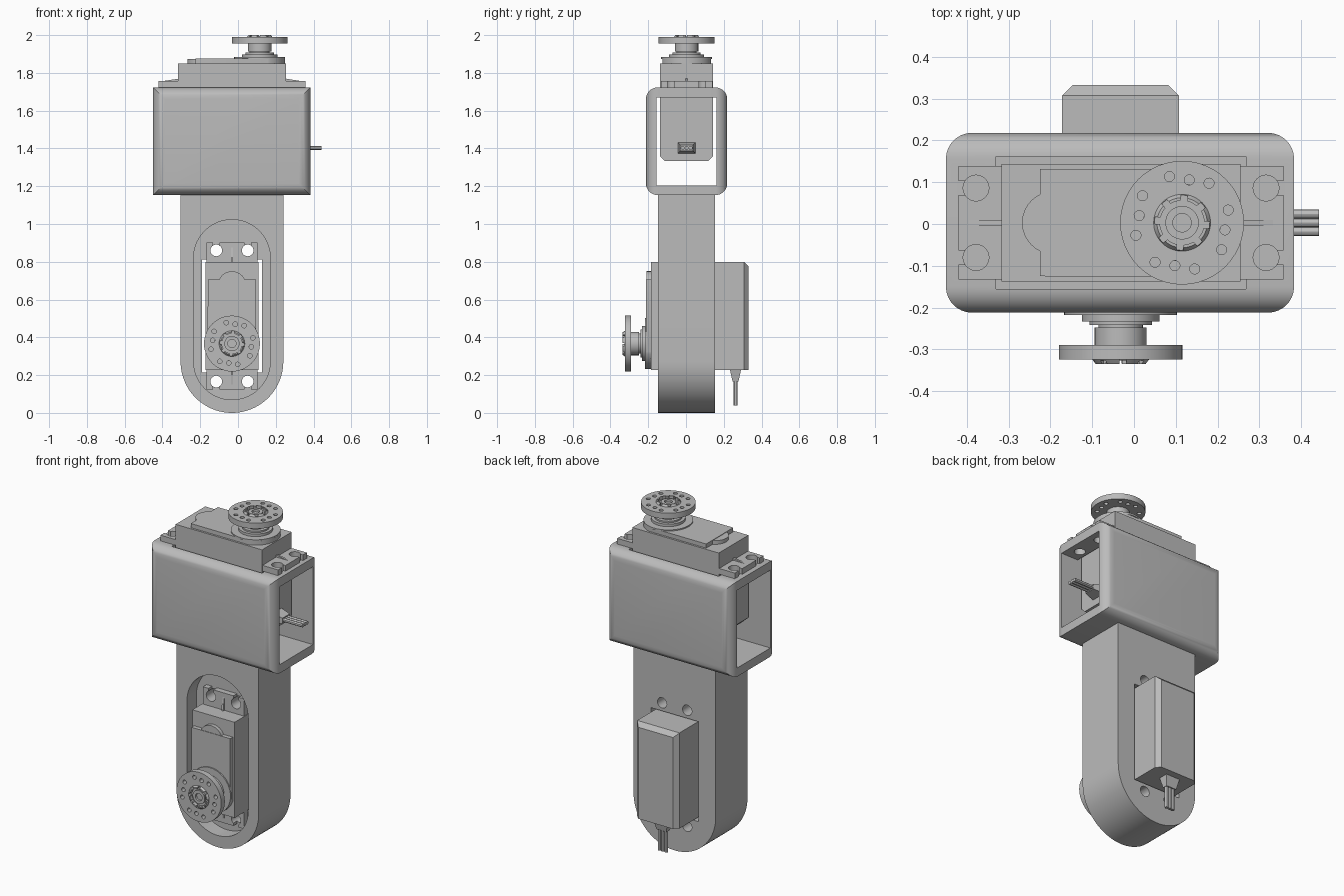
import bpy, bmesh
from math import sin, cos, pi, radians
from mathutils import Matrix, Vector

old = bpy.data.objects.get("Cube")
if old:
    bpy.data.objects.remove(old, do_unlink=True)

grey = bpy.data.materials.new("plain grey")
grey.use_nodes = True
COLOUR = (0.5, 0.5, 0.5, 1)
grey.diffuse_color = COLOUR
grey.node_tree.nodes["Principled BSDF"].inputs["Base Color"].default_value = COLOUR


def frame(a, b, c, origin=(0, 0, 0)):
    """Matrix whose local axes point along a, b and c."""
    return Matrix.Translation(origin) @ Matrix((a, b, c)).transposed().to_4x4()


TOP = Matrix.Identity(4)
FRONT = frame((1, 0, 0), (0, 0, 1), (0, -1, 0))
SIDE = frame((0, 1, 0), (0, 0, 1), (1, 0, 0))


def make(name, bm, matrix):
    bmesh.ops.recalc_face_normals(bm, faces=bm.faces)
    bm.transform(matrix)
    mesh = bpy.data.meshes.new(name)
    bm.to_mesh(mesh)
    bm.free()
    mesh.materials.append(grey)
    ob = bpy.data.objects.new(name, mesh)
    bpy.context.collection.objects.link(ob)
    return ob


def prism(name, outline, lo, hi, matrix=TOP):
    bm = bmesh.new()
    face = bm.faces.new([bm.verts.new((x, y, lo)) for x, y in outline])
    new = bmesh.ops.extrude_face_region(bm, geom=[face])["geom"]
    top = [v for v in new if isinstance(v, bmesh.types.BMVert)]
    bmesh.ops.translate(bm, verts=top, vec=(0, 0, hi - lo))
    return make(name, bm, matrix)


def arc(cx, cy, r, start, end, n):
    angles = [radians(start + (end - start) * i / n) for i in range(n + 1)]
    return [(cx + r * cos(a), cy + r * sin(a)) for a in angles]


def circle(cx, cy, r, n=24):
    return arc(cx, cy, r, 0, 360, n)[:-1]


def rect(x0, x1, y0, y1):
    return [(x0, y0), (x1, y0), (x1, y1), (x0, y1)]


def round_rect(x0, x1, y0, y1, r, n=8):
    return (arc(x1 - r, y1 - r, r, 0, 90, n) + arc(x0 + r, y1 - r, r, 90, 180, n)
            + arc(x0 + r, y0 + r, r, 180, 270, n) + arc(x1 - r, y0 + r, r, 270, 360, n))


def lathe(name, profile, matrix, n=48):
    bm = bmesh.new()
    verts = [bm.verts.new((r, 0, z)) for r, z in profile]
    edges = [bm.edges.new(pair) for pair in zip(verts, verts[1:])]
    bmesh.ops.spin(bm, geom=verts + edges, cent=(0, 0, 0), axis=(0, 0, 1),
                   angle=2 * pi, steps=n)
    bmesh.ops.remove_doubles(bm, verts=bm.verts, dist=1e-4)
    return make(name, bm, matrix)


def cut(ob, tool, operation="DIFFERENCE"):
    mod = ob.modifiers.new("cut", "BOOLEAN")
    mod.operation, mod.solver, mod.object = operation, "EXACT", tool
    graph = bpy.context.evaluated_depsgraph_get()
    mesh = bpy.data.meshes.new_from_object(ob.evaluated_get(graph))
    ob.modifiers.clear()
    ob.data = mesh
    bpy.data.objects.remove(tool, do_unlink=True)


SCREWS = [(u, v) for u in (-0.347, 0.347) for v in (-0.083, 0.083)]


def cut_mount(ob, matrix, depth):
    """Motor opening and four screw holes through a mounting wall."""
    cut(ob, prism("cutter", rect(-0.299, 0.299, -0.158, 0.158), -depth, 0.03, matrix))
    for u, v in SCREWS:
        cut(ob, prism("cutter", circle(u, v, 0.031), -depth, 0.03, matrix))


def motor(prefix, matrix):
    # Case, chamfered on three lower edges
    bm = bmesh.new()
    bmesh.ops.create_cube(bm, size=1, matrix=Matrix.Translation((0, 0, -0.131))
                          @ Matrix.Diagonal((0.572, 0.28, 0.518, 1)))
    low = [e for e in bm.edges if all(v.co.z < -0.38 for v in e.verts)
           and not all(v.co.x > 0 for v in e.verts)]
    bmesh.ops.bevel(bm, geom=low, offset=0.025, segments=1, affect="EDGES")
    make(prefix + "_case", bm, matrix)

    # Mounting ears with open screw slots, and their ribs
    ears = prism(prefix + "_mounting_ears", rect(-0.389, 0.389, -0.136, 0.136), 0, 0.034, matrix)
    for u, v in SCREWS:
        cut(ears, prism("cutter", circle(u, v, 0.031), -0.1, 0.1, matrix))
        a, b = sorted((u, u * 1.3))
        cut(ears, prism("cutter", rect(a, b, v - 0.017, v + 0.017), -0.1, 0.1, matrix))
    for s in (-1, 1):
        prism(prefix + "_ear_rib", [(s * 0.28, 0.03), (s * 0.389, 0.03), (s * 0.28, 0.047)],
              -0.006, 0.006, matrix @ FRONT)

    # Raised cover with a round bump
    axis = 0.146
    prism(prefix + "_cover", [(-0.194, 0.128), (-0.194, -0.128)]
          + arc(axis, 0, 0.135, -72, 72, 24), 0.12, 0.153, matrix)
    prism(prefix + "_cover_bump", circle(-0.162, 0, 0.075, 32), 0.12, 0.15, matrix)

    # Output shaft and drilled horn
    shaft = matrix @ Matrix.Translation((axis, 0, 0))
    lathe(prefix + "_shaft", [(0, 0.15), (0.135, 0.15), (0.135, 0.16), (0.093, 0.16),
                              (0.093, 0.175), (0.075, 0.175), (0.075, 0.184),
                              (0.053, 0.184), (0.053, 0.2), (0, 0.2)], shaft)
    horn = lathe(prefix + "_horn", [(0, 0.19), (0.062, 0.19), (0.062, 0.232), (0.148, 0.232),
                                    (0.148, 0.266), (0.068, 0.266), (0.06, 0.277),
                                    (0.053, 0.277), (0.053, 0.255), (0.04, 0.255),
                                    (0.04, 0.268), (0.022, 0.268), (0.022, 0.255),
                                    (0, 0.255)], shaft)
    for side in range(4):
        turned = shaft @ Matrix.Rotation(radians(90 * side - 9.5), 4, "Z")
        for offset in (-0.048, 0, 0.048):
            cut(horn, prism("cutter", circle(offset, 0.104, 0.012, 16), 0.2, 0.3, turned))
    for i in range(8):
        turned = shaft @ Matrix.Rotation(radians(45 * i + 40), 4, "Z")
        cut(horn, prism("cutter", rect(0.047, 0.066, -0.008, 0.008), 0.258, 0.3, turned))

    # Cable grip and three wires
    bm = bmesh.new()
    bmesh.ops.create_cube(bm, size=1, matrix=Matrix.Translation((0.312, 0, -0.32))
                          @ Matrix.Diagonal((0.07, 0.096, 0.062, 1)))
    for v in bm.verts:
        if v.co.x > 0.312:
            v.co.y *= 0.7
            v.co.z = -0.32 + (v.co.z + 0.32) * 0.5
    make(prefix + "_cable_grip", bm, matrix)
    for v in (-0.021, 0, 0.021):
        prism(prefix + "_wire", circle(v, -0.32, 0.0105, 12), 0.3, 0.474, matrix @ SIDE)


upper = Matrix.Translation((-0.031, 0.003, 1.723))
lower = frame((0, 0, -1), (1, 0, 0), (0, -1, 0), (-0.032, -0.058, 0.513))

# Upper bracket: rounded sleeve open at both ends
sleeve = prism("upper_bracket", round_rect(-0.212, 0.218, 1.153, 1.723, 0.062), -0.45, 0.383, SIDE)
cut(sleeve, prism("cutter", round_rect(-0.45, 0.383, -0.212, 0.218, 0.062), 1, 2), "INTERSECT")
cut(sleeve, prism("cutter", rect(-0.155, 0.161, 1.205, 1.67), -1, 1, SIDE))
cut_mount(sleeve, upper, 0.1)

# Arm with rounded foot and a slot-shaped pocket
arm = prism("arm", [(0.24, 1.16), (-0.304, 1.16)] + arc(-0.032, 0.272, 0.272, 180, 360, 40),
            -0.153, 0.147, FRONT)
cut(arm, prism("cutter", round_rect(-0.235, 0.171, 0.07, 1.023, 0.2029, 20), 0.058, 0.3, FRONT))
cut_mount(arm, lower, 0.4)

motor("upper_motor", upper)
motor("lower_motor", lower)

# Smooth the curved surfaces, keep real edges sharp
bpy.ops.object.select_all(action="DESELECT")
for ob in bpy.context.collection.objects:
    if ob.type == "MESH" and ob.data.materials and ob.data.materials[0] == grey:
        ob.select_set(True)
        bpy.context.view_layer.objects.active = ob
bpy.ops.object.shade_smooth_by_angle(angle=radians(30))
